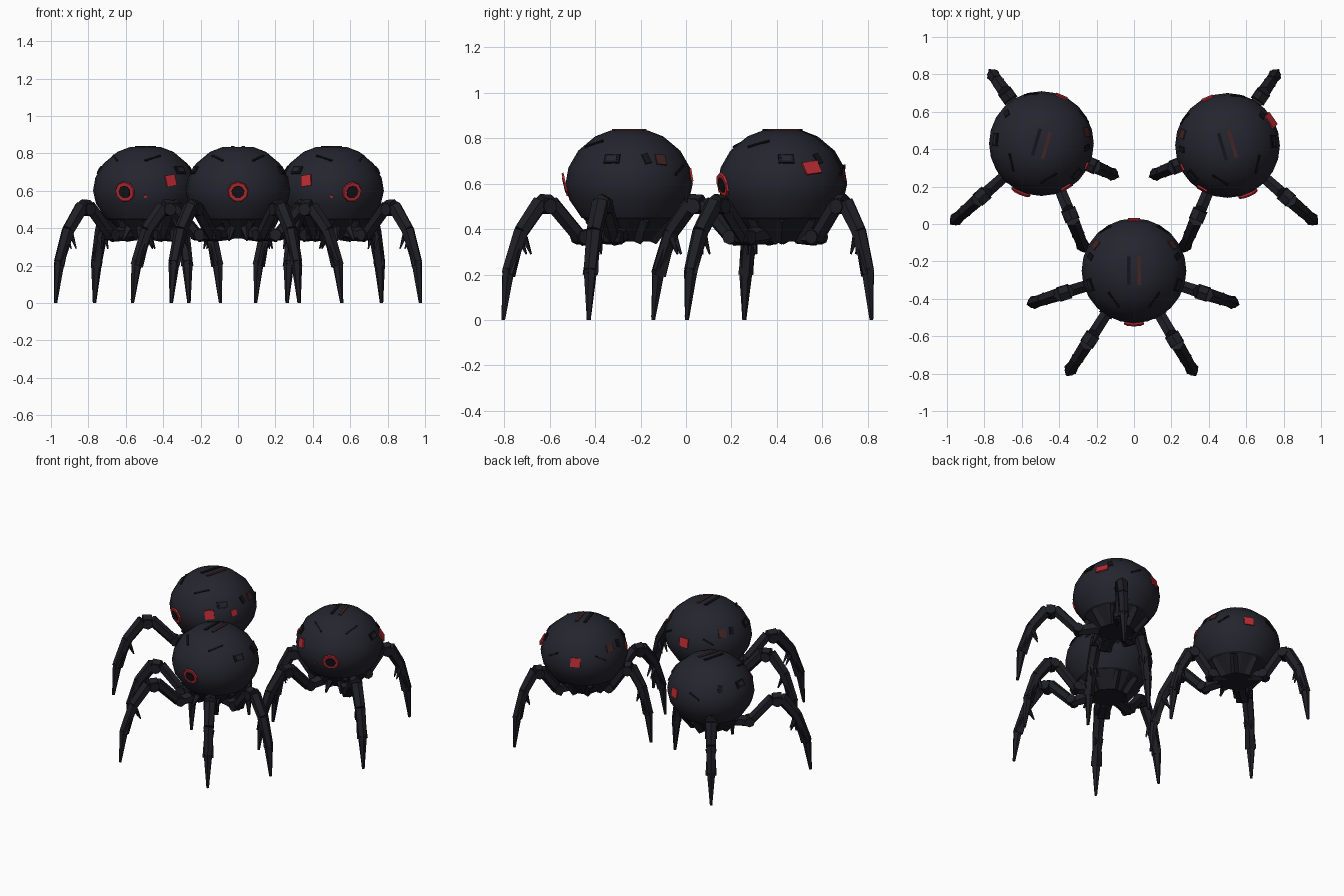
import bpy, bmesh, math
from mathutils import Vector, Matrix

cube = bpy.data.objects.get("Cube")
if cube:
    bpy.data.objects.remove(cube, do_unlink=True)


def material(name, color):
    m = bpy.data.materials.new(name)
    m.use_nodes = True
    m.diffuse_color = (*color, 1)
    m.node_tree.nodes["Principled BSDF"].inputs["Base Color"].default_value = (*color, 1)
    return m


SHELL = material("dark navy shell", (0.018, 0.018, 0.028))
LIMB = material("near black limb", (0.013, 0.013, 0.019))
GROOVE = material("black groove", (0.007, 0.007, 0.010))
RED = material("glowing red", (0.50, 0.025, 0.035))
DIM = material("dim red brown", (0.055, 0.018, 0.018))

# Shell outline as radius, height from the top down
PROFILE = [(0, .835), (.08, .835), (.15, .808), (.225, .745), (.268, .67),
           (.28, .60), (.264, .53), (.21, .45), (.16, .43), (0, .43)]


def finish(bm, name, mat, smooth=False):
    bmesh.ops.recalc_face_normals(bm, faces=bm.faces)
    mesh = bpy.data.meshes.new(name)
    bm.to_mesh(mesh)
    bm.free()
    mesh.materials.append(mat)
    ob = bpy.data.objects.new(name, mesh)
    bpy.context.collection.objects.link(ob)
    if smooth:
        bpy.ops.object.select_all(action='DESELECT')
        ob.select_set(True)
        bpy.context.view_layer.objects.active = ob
        bpy.ops.object.shade_smooth_by_angle(angle=math.radians(30))
    return ob


def segment(bm, a, b, r1, r2, sides=6):
    """Tapered prism between two points."""
    a, b = Vector(a), Vector(b)
    d = b - a
    mat = Matrix.Translation((a + b) / 2) @ d.to_track_quat('Z', 'Y').to_matrix().to_4x4()
    bmesh.ops.create_cone(bm, cap_ends=True, segments=sides, radius1=r1,
                          radius2=r2, depth=d.length, matrix=mat)


def lathe(center, name):
    bm = bmesh.new()
    vs = [bm.verts.new((center.x + r, center.y, z)) for r, z in PROFILE]
    es = [bm.edges.new(p) for p in zip(vs, vs[1:])]
    bmesh.ops.spin(bm, geom=vs + es, cent=center, axis=(0, 0, 1),
                   angle=math.tau, steps=24)
    bmesh.ops.remove_doubles(bm, verts=bm.verts, dist=.0005)
    finish(bm, name, SHELL, True)


def surface_frame(center, angle, z):
    """Frame on the shell: x sideways, y up the slope, z outward."""
    t = math.radians(angle)
    for (r1, z1), (r2, z2) in zip(PROFILE[1:], PROFILE[2:]):
        if z2 <= z <= z1:
            break
    r = r1 + (r2 - r1) * (z1 - z) / (z1 - z2)
    out = Vector((math.sin(t), -math.cos(t), 0))
    side = Vector((math.cos(t), math.sin(t), 0))
    n = (out * (z1 - z2) + Vector((0, 0, r2 - r1))).normalized()
    m = Matrix((side, n.cross(side), n)).transposed().to_4x4()
    return Matrix.Translation(center + out * r + Vector((0, 0, z))) @ m


def plate(center, angle, z, w, h, mat, name, tilt=0, lift=0):
    bm = bmesh.new()
    m = surface_frame(center, angle, z) @ Matrix.Translation((0, 0, lift))
    m = m @ Matrix.Rotation(math.radians(tilt), 4, 'Z')
    bmesh.ops.create_cube(bm, size=1, matrix=m @ Matrix.Diagonal((w, h, .009, 1)))
    finish(bm, name, mat)


def disc(center, angle, z, r, lift, mat, name):
    bm = bmesh.new()
    m = surface_frame(center, angle, z) @ Matrix.Translation((0, 0, lift))
    bmesh.ops.create_cone(bm, cap_ends=True, segments=9, radius1=r, radius2=r * .93,
                          depth=.009, matrix=m)
    finish(bm, name, mat)


def leg(center, tip, name):
    bm = bmesh.new()
    tip = Vector((*tip, 0))
    reach = tip - center
    side = Vector((-reach.y, reach.x, 0)).normalized()

    def at(f, z, s=0):
        return center + reach * f + side * s + Vector((0, 0, z))

    # hip, thigh, knee, shin and spike: fraction out, height, radius
    path = [(.18, .38, .045), (.38, .36, .034), (.61, .515, .036), (.70, .515, .040),
            (.85, .39, .036), (.95, .22, .030), (.988, .012, .010)]
    for (f1, z1, r1), (f2, z2, r2) in zip(path, path[1:]):
        segment(bm, at(f1, z1), at(f2, z2), r1, r2)
    segment(bm, at(.655, .50, -.04), at(.655, .50, .04), .034, .034, 8)    # knee pin
    segment(bm, at(.38, .365, -.038), at(.38, .365, .038), .032, .032, 8)  # hip pin
    segment(bm, at(.86, .37), at(.95, .20), .026, .036, 4)                 # ankle guard
    for s in (-.02, .02):                                                 # inner spurs
        segment(bm, at(.84, .36, s), at(.79, .29, s), .016, .004, 4)
    segment(bm, at(.988, .02), at(.99, 0), .011, .009)
    finish(bm, name, LIMB)


def undercarriage(center, yaw, name):
    bm = bmesh.new()
    up = Vector((0, 0, 1))
    segment(bm, center + up * .345, center + up * .40, .11, .16, 12)
    segment(bm, center + up * .39, center + up * .445, .15, .20, 12)
    for i in range(8):  # ring of hanging brackets
        t = math.radians(yaw + 22.5 + 45 * i)
        d = Vector((math.sin(t), -math.cos(t), 0))
        segment(bm, center + d * .18 + up * .45, center + d * .11 + up * .345, .035, .022, 4)
    for a in (-14, 14):  # small front jaws
        t = math.radians(yaw + a)
        d = Vector((math.sin(t), -math.cos(t), 0))
        segment(bm, center + d * .15 + up * .40, center + d * .20 + up * .335, .025, .006, 5)
    finish(bm, name, LIMB)


def walker(name, xy, yaw, tips, red, dim):
    c = Vector((*xy, 0))
    lathe(c, name + "_shell")
    undercarriage(c, yaw, name + "_undercarriage")
    for i, tip in enumerate(tips):
        leg(c, tip, f"{name}_leg_{i + 1}")
    # Front eye ring and rear lamp
    disc(c, yaw, .595, .056, .003, RED, name + "_eye_ring")
    disc(c, yaw, .595, .036, .006, GROOVE, name + "_eye_pupil")
    plate(c, yaw + 180, .64, .065, .06, RED, name + "_rear_lamp")
    for a, z, w, h in red:
        plate(c, yaw + a, z, w, h, RED, name + "_red_lamp", 8)
    for a in dim:
        plate(c, yaw + a, .705, .05, .05, DIM, name + "_dim_lamp", -6)
    # Side grooves and vents
    for s in (-1, 1):
        plate(c, yaw + s * 72, .71, .07, .045, GROOVE, name + "_vent")
        plate(c, yaw + s * 72, .71, .045, .025, SHELL, name + "_vent_cover", 0, .003)
        plate(c, yaw + s * 108, .71, .03, .05, GROOVE, name + "_vent_slot", s * 15)
        plate(c, yaw + s * 35, .775, .10, .010, GROOVE, name + "_scratch", s * 25)
        plate(c, yaw + s * 145, .66, .08, .010, GROOVE, name + "_scratch", s * 30)
    # Paired slits on the crown
    for s, mat in ((-1, GROOVE), (1, DIM)):
        bm = bmesh.new()
        m = Matrix.Translation(c) @ Matrix.Rotation(math.radians(yaw * .7), 4, 'Z')
        m = m @ Matrix.Translation((s * .028, 0, .836))
        bmesh.ops.create_cube(bm, size=1, matrix=m @ Matrix.Diagonal((.018, .15, .009, 1)))
        finish(bm, name + "_crown_slit", mat)


walker("front_walker", (0, -.25), 0,
       [(-.57, -.43), (.56, -.43), (-.36, -.81), (.33, -.81)], [], (-124, 124))

rear_tips = [(.77, .82), (.98, .0), (.09, .255), (.26, -.15)]
lamps = [(-53, .655, .06, .06), (-87, .655, .04, .04), (-23, .57, .014, .014)]
walker("rear_left_walker", (.50, .42), 23, rear_tips,
       lamps + [(97, .67, .08, .06)], (-127,))
walker("rear_right_walker", (-.495, .43), -23, [(-x, y) for x, y in rear_tips],
       [(-a, z, w, h) for a, z, w, h in lamps], (127,))
